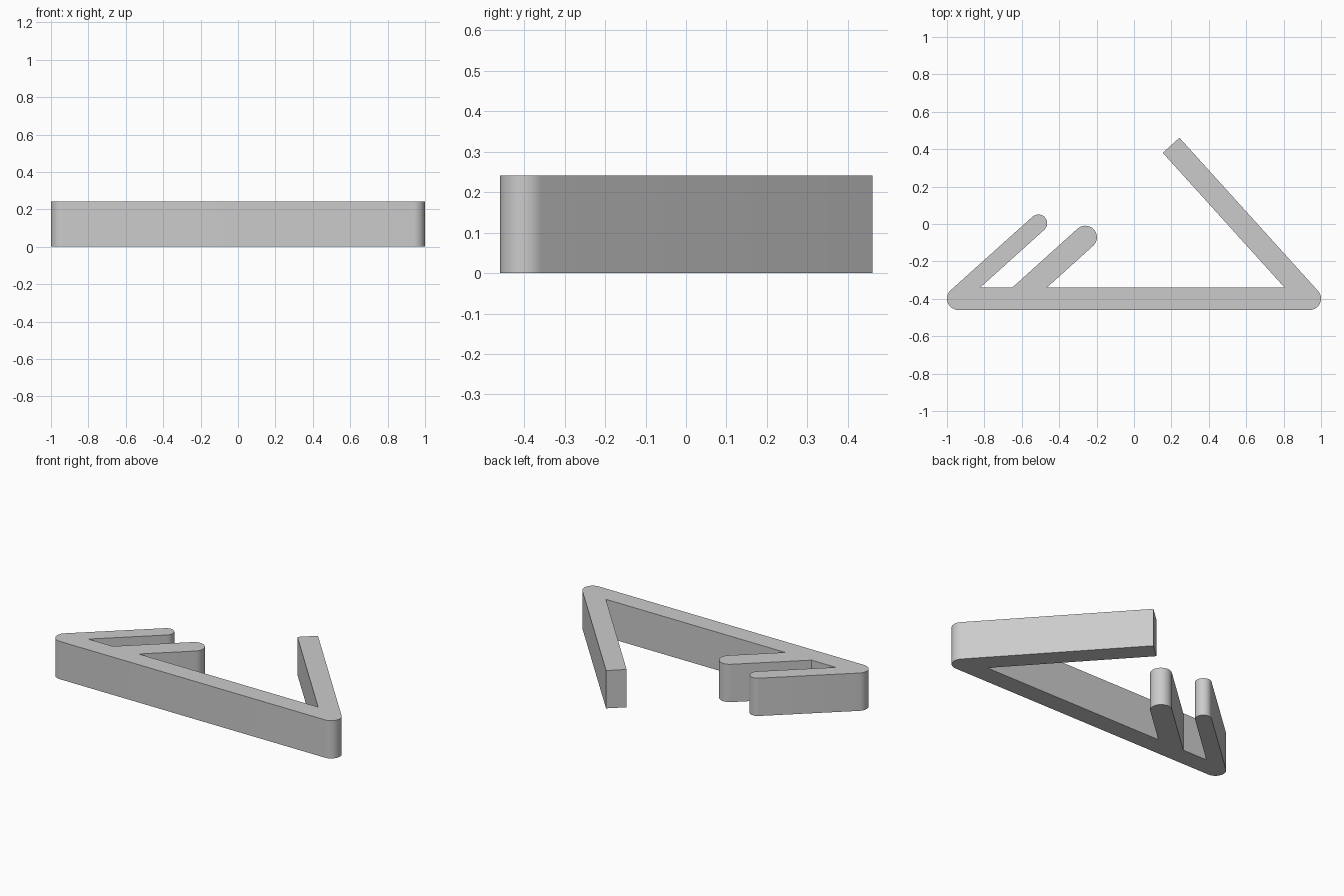
import bpy, bmesh
from math import cos, sin, radians
from mathutils import Vector

if "Cube" in bpy.data.objects:
    bpy.data.objects.remove(bpy.data.objects["Cube"], do_unlink=True)

HEIGHT = 0.242
TILT = 42          # slope of the left arms, and of the right arm's end
HALF = 0.06        # half thickness of the bars


def arc(x, y, r, start, end, steps=14):
    """Points along a circular arc, angles in degrees."""
    angles = [radians(start + (end - start) * i / steps) for i in range(steps + 1)]
    return [(x + r * cos(a), y + r * sin(a)) for a in angles]


def foot(x, y, r, normal, level=-0.339):
    """Where the arm edge tangent to a tip at the given normal meets the base bar."""
    n = Vector((cos(radians(normal)), sin(radians(normal))))
    p = Vector((x, y)) + n * r
    along = Vector((-n.y, n.x))
    return tuple(p + along * ((level - p.y) / along.y))


# Tips of the two left arms: x, y, radius
outer_tip = (-0.511, 0.004, 0.047)
inner_tip = (-0.26, -0.071, 0.062)

# Corner of the right arm and its square end
corner = (0.939, -0.399, 0.061)
end_outer = Vector((0.243, 0.461))
end_inner = end_outer - Vector((cos(radians(TILT)), sin(radians(TILT)))) * 2 * HALF

# Counterclockwise outline of the whole clip
outline = (
    arc(*corner, -90, TILT)
    + [tuple(end_outer), tuple(end_inner)]
    + [foot(*corner[:2], -HALF, TILT)]
    + [foot(*inner_tip, TILT - 90)]
    + arc(*inner_tip, TILT - 90, TILT + 90)
    + [foot(*inner_tip, TILT + 90)]
    + [foot(*outer_tip, TILT - 90)]
    + arc(*outer_tip, TILT - 90, TILT + 90)
    + arc(-0.939, -0.399, 0.061, TILT + 90, 270)
)

# Extrude the outline into a solid
bm = bmesh.new()
base = bm.faces.new([bm.verts.new((x, y, 0)) for x, y in outline])
top = bmesh.ops.extrude_face_region(bm, geom=[base], use_keep_orig=True)
bmesh.ops.translate(bm, vec=(0, 0, HEIGHT),
                    verts=[g for g in top["geom"] if isinstance(g, bmesh.types.BMVert)])
bmesh.ops.recalc_face_normals(bm, faces=bm.faces)
mesh = bpy.data.meshes.new("clip_body")
bm.to_mesh(mesh)
bm.free()
clip = bpy.data.objects.new("clip_body", mesh)
bpy.context.collection.objects.link(clip)

# Plain grey material
grey = bpy.data.materials.new("light_grey")
grey.use_nodes = True
colour = (0.6, 0.6, 0.6, 1)
grey.diffuse_color = colour
grey.node_tree.nodes["Principled BSDF"].inputs["Base Color"].default_value = colour
mesh.materials.append(grey)

# Smooth rounded ends, sharp edges elsewhere
bpy.ops.object.select_all(action="DESELECT")
clip.select_set(True)
bpy.context.view_layer.objects.active = clip
bpy.ops.object.shade_smooth_by_angle(angle=radians(30))
